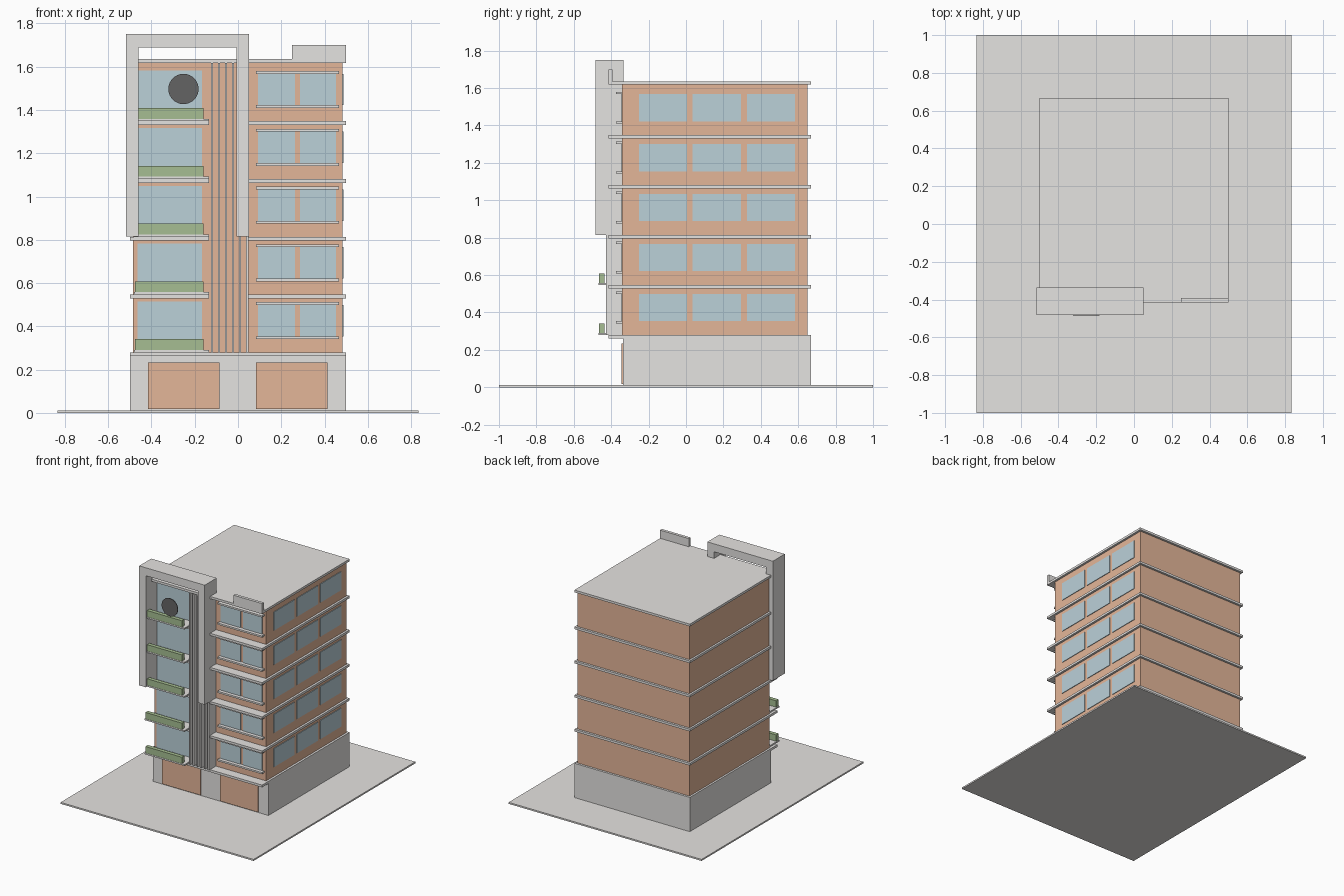
import bpy, bmesh, math

cube = bpy.data.objects.get("Cube")
if cube:
    bpy.data.objects.remove(cube, do_unlink=True)


def material(name, srgb):
    m = bpy.data.materials.new(name)
    colour = [((c / 255 + 0.055) / 1.055) ** 2.4 for c in srgb] + [1.0]
    m.diffuse_color = colour
    m.use_nodes = True
    bsdf = next(n for n in m.node_tree.nodes if n.type == 'BSDF_PRINCIPLED')
    bsdf.inputs["Base Color"].default_value = colour
    return m


concrete = material("concrete_grey", (229, 227, 225))
brick = material("brick_tan", (228, 182, 153))
glass = material("glass_blue", (187, 209, 217))
hedge = material("hedge_green", (166, 190, 146))
dark = material("dark_grey", (100, 100, 100))


def boxes(name, mat, *spans):
    """One object made of boxes, each given as x, y and z ranges."""
    bm = bmesh.new()
    for xs, ys, zs in spans:
        verts = bmesh.ops.create_cube(bm, size=1)["verts"]
        for v in verts:
            v.co = [r[0] if c < 0 else r[1] for r, c in zip((xs, ys, zs), v.co)]
    mesh = bpy.data.meshes.new(name)
    bm.to_mesh(mesh)
    bm.free()
    mesh.materials.append(mat)
    ob = bpy.data.objects.new(name, mesh)
    bpy.context.scene.collection.objects.link(ob)


# Main levels and wall planes
BASE_TOP, STOREY, SLAB = 0.28, 0.267, 0.018
ROOF = 1.636
WALL = -0.341
LIP = -0.415
BACK = 0.667
WIDE = (-0.5, 0.499)
PANE_DEPTH = (WALL - 0.005, WALL + 0.002)
floors = [BASE_TOP + i * STOREY for i in range(5)]

# Ground, base and brick body
boxes("ground_plate", concrete, ((-0.835, 0.835), (-1, 1), (0, 0.012)))
boxes("base", concrete, (WIDE, (-0.336, BACK), (0.012, BASE_TOP)))
boxes("body", brick, ((-0.485, 0.482), (WALL, 0.65), (BASE_TOP, ROOF - SLAB)))
boxes("base_doors", brick,
      *[(xs, (-0.344, -0.335), (0.018, 0.233)) for xs in ((-0.415, -0.085), (0.083, 0.413))])

# Floor slabs: full at base and roof, open behind the fins on the other levels
boxes("base_slab", concrete, (WIDE, (LIP, -0.33), (BASE_TOP - SLAB, BASE_TOP)))
boxes("roof_slab", concrete, (WIDE, (LIP, BACK), (ROOF - SLAB, ROOF)))
for i, z in enumerate(floors[1:]):
    zs = (z - SLAB, z)
    boxes(f"floor_slab_{i + 1}", concrete,
          (WIDE, (WALL + 0.002, BACK), zs),
          ((WIDE[0], -0.135), (LIP, -0.335), zs),
          ((0.045, WIDE[1]), (LIP, -0.335), zs))
boxes("roof_parapet", concrete, ((0.25, WIDE[1]), (LIP, -0.392), (ROOF, 1.7)))

# Repeated parts of each storey
for i, z in enumerate(floors):
    n = i + 1
    pane = (z + 0.074, z + 0.219)
    boxes(f"side_windows_{n}", glass,
          *[((0.48, 0.487), (y, y + 0.258), pane) for y in (-0.252, 0.036, 0.325)])
    boxes(f"front_windows_{n}", glass,
          *[(xs, PANE_DEPTH, pane) for xs in ((0.092, 0.263), (0.286, 0.452))])
    boxes(f"window_ledges_{n}", concrete,
          *[((0.083, 0.467), (-0.373, -0.335), (h, h + 0.013)) for h in (pane[0] - 0.013, pane[1])])
    boxes(f"balcony_window_{n}", glass,
          ((-0.465, -0.167), PANE_DEPTH, (z, z + 0.235)))
    boxes(f"balcony_tray_{n}", concrete,
          ((-0.48, -0.135), (-0.468, -0.335), (z, z + 0.011)))
    boxes(f"balcony_hedge_{n}", hedge,
          ((-0.475, -0.16), (-0.466, -0.436), (z + 0.011, z + 0.061)))

# Vertical fins in the recess
boxes("fins", concrete,
      *[((x - 0.005, x + 0.005), (-0.428, -0.335), (BASE_TOP, ROOF - SLAB))
        for x in [-0.12 + 0.0325 * k for k in range(6)]])

# Large portal frame around the upper balconies
depth = (-0.483, -0.335)
boxes("portal_frame", concrete,
      ((-0.517, -0.46), depth, (0.815, 1.688)),
      ((-0.008, 0.05), depth, (0.815, 1.688)),
      ((-0.517, 0.05), depth, (1.688, 1.75)))

# Round disc hung in the frame opening
bpy.ops.mesh.primitive_cylinder_add(vertices=32, radius=0.07, depth=0.005,
                                    location=(-0.252, -0.482, 1.497),
                                    rotation=(math.pi / 2, 0, 0))
disc = bpy.context.object
disc.name = "round_disc"
disc.data.materials.append(dark)
bpy.ops.object.shade_smooth_by_angle()
